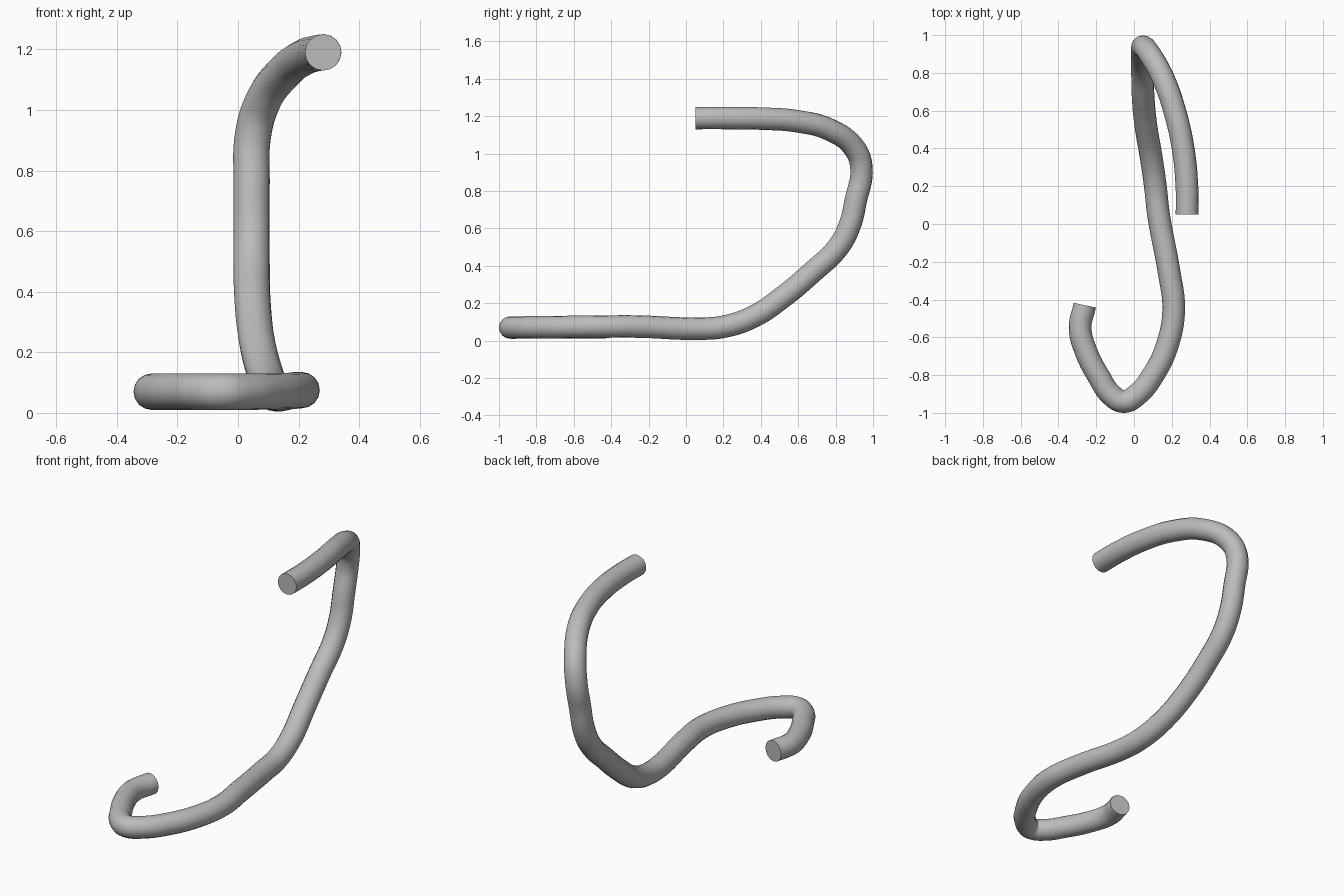
import bpy

# Remove the default cube only
cube = bpy.data.objects.get("Cube")
if cube:
    bpy.data.objects.remove(cube, do_unlink=True)

TUBE_RADIUS = 0.06

# Plain grey material
grey = bpy.data.materials.new("plain grey")
grey.use_nodes = True
colour = (0.5, 0.5, 0.5, 1.0)
grey.diffuse_color = colour
grey.node_tree.nodes["Principled BSDF"].inputs["Base Color"].default_value = colour

# Centreline: flat hook, rising bend, upright, forward-curling top
hook = [(-0.26, -0.43, 0.07), (-0.285, -0.55, 0.07), (-0.252, -0.68, 0.07),
        (-0.185, -0.81, 0.07), (-0.12, -0.905, 0.07), (-0.055, -0.94, 0.07),
        (0.015, -0.905, 0.07), (0.11, -0.785, 0.071), (0.18, -0.63, 0.073),
        (0.21, -0.45, 0.075)]
rise = [(0.185, -0.25, 0.075), (0.13, 0.05, 0.064), (0.113, 0.2, 0.074),
        (0.09, 0.36, 0.128), (0.063, 0.52, 0.235), (0.048, 0.68, 0.37)]
upright = [(0.045, 0.81, 0.495), (0.045, 0.873, 0.61), (0.045, 0.908, 0.75),
           (0.05, 0.938, 0.92)]
top = [(0.083, 0.9, 1.03), (0.155, 0.77, 1.127), (0.215, 0.6, 1.172),
       (0.26, 0.4, 1.187), (0.28, 0.2, 1.19), (0.281, 0.05, 1.19)]
path = hook + rise + upright + top

# Round tube swept along the centreline, with closed ends
curve = bpy.data.curves.new("bent_tube", "CURVE")
curve.dimensions = "3D"
curve.resolution_u = 8
curve.bevel_depth = TUBE_RADIUS
curve.bevel_resolution = 6
curve.use_fill_caps = True
spline = curve.splines.new("BEZIER")
spline.bezier_points.add(len(path) - 1)
for point, co in zip(spline.bezier_points, path):
    point.co = co
    point.handle_left_type = point.handle_right_type = "AUTO"
curve.materials.append(grey)

tube = bpy.data.objects.new("bent_tube", curve)
bpy.context.collection.objects.link(tube)
bpy.context.view_layer.update()

# Turn into a mesh, smooth along the side and sharp at the end caps
for other in bpy.context.selected_objects:
    other.select_set(False)
tube.select_set(True)
bpy.context.view_layer.objects.active = tube
bpy.ops.object.convert(target="MESH")
bpy.ops.object.shade_smooth_by_angle()
